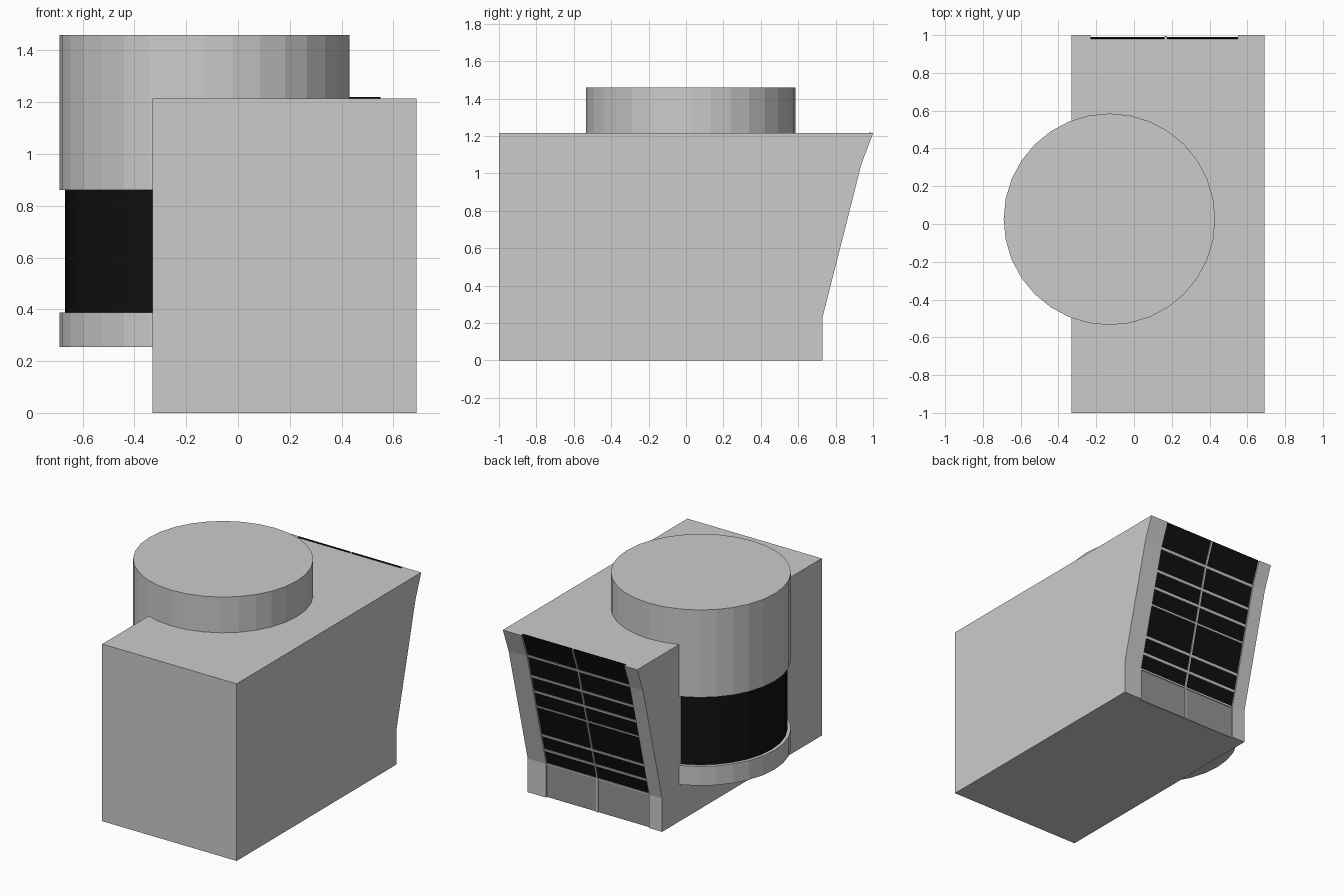
import bpy, bmesh
from math import pi

if "Cube" in bpy.data.objects:
    bpy.data.objects.remove(bpy.data.objects["Cube"])

X0, X1 = -0.33, 0.69          # body sides
G0, G1 = -0.23, 0.55          # glazed bay sides
TOP = 1.215
BACK = [(0.73, 0.0), (0.73, 0.23), (0.938, 1.05), (1.0, TOP)]   # rear outline (y, z)


def material(name, v):
    m = bpy.data.materials.new(name)
    m.diffuse_color = (v, v, v, 1)
    m.use_nodes = True
    m.node_tree.nodes["Principled BSDF"].inputs["Base Color"].default_value = m.diffuse_color
    return m


black = material("black_glass", 0.005)
dark = material("dark_panel", 0.3)


def add(name, bm, mat=None):
    bmesh.ops.recalc_face_normals(bm, faces=bm.faces)
    me = bpy.data.meshes.new(name)
    bm.to_mesh(me)
    bm.free()
    ob = bpy.data.objects.new(name, me)
    bpy.context.collection.objects.link(ob)
    if mat:
        me.materials.append(mat)
    return ob


def prism(name, profile, x0, x1, mat=None):
    bm = bmesh.new()
    f = bm.faces.new([bm.verts.new((x0, y, z)) for y, z in profile])
    ext = bmesh.ops.extrude_face_region(bm, geom=[f])
    bmesh.ops.translate(bm, vec=(x1 - x0, 0, 0),
                        verts=[v for v in ext["geom"] if isinstance(v, bmesh.types.BMVert)])
    return add(name, bm, mat)


def back_y(z):
    for (ya, za), (yb, zb) in zip(BACK, BACK[1:]):
        if z <= zb or zb == TOP:
            return ya + (yb - ya) * (z - za) / (zb - za)


def strip(z0, z1, inner, outer):
    """Profile of a layer following the rear outline, set in by inner..outer."""
    zs = [z0] + [z for _, z in BACK if z0 < z < z1] + [z1]
    return [(back_y(z) - outer, z) for z in zs] + [(back_y(z) - inner, z) for z in reversed(zs)]


def drum(name, r, z0, z1, mat=None):
    bm = bmesh.new()
    bmesh.ops.create_cone(bm, cap_ends=True, segments=32, radius1=r, radius2=r, depth=z1 - z0)
    bmesh.ops.translate(bm, vec=(-0.13, 0.025, (z0 + z1) / 2), verts=bm.verts)
    return add(name, bm, mat)


# main building block with a shallow bay cut in the leaning rear wall
body = prism("main_block", [(-1, 0)] + BACK + [(-1, TOP)], X0, X1)
cutter = prism("bay_cutter", strip(-0.1, 1.3, 0.018, -0.1), G0, G1)
cutter.hide_render = True
mod = body.modifiers.new("bay", "BOOLEAN")
mod.object = cutter
mod.operation = "DIFFERENCE"
mod.solver = "EXACT"
bpy.context.view_layer.objects.active = body
bpy.ops.object.modifier_apply(modifier=mod.name)
bpy.data.objects.remove(cutter)

# round tower: base ring, window band, upper drum
drum("tower_base", 0.56, 0.255, 0.387)
drum("tower_window_band", 0.538, 0.38, 0.865, black)
drum("tower_upper", 0.56, 0.86, 1.46)

# rear glazing and lower panels, two columns either side of the mullion
MID, HALF = 0.168, 0.006
for side, a, b in (("left", G0, MID - HALF), ("right", MID + HALF, G1)):
    prism(f"rear_glass_{side}", strip(0.23, 1.22, 0.02, 0.011), a, b, black)
    prism(f"rear_lower_panel_{side}", strip(0.0, 0.23, 0.02, 0.011), a, b, dark)

# mullion and horizontal bars
prism("mullion", strip(0.0, TOP, 0.02, 0.005), MID - HALF, MID + HALF)
for i, z in enumerate((0.23, 0.335, 0.447, 0.665, 0.78, 0.895, 1.05)):
    h = 0.005 if i in (0, 3) else 0.008
    prism(f"glazing_bar_{i + 1}", strip(z - h, z + h, 0.02, 0.006), G0, G1)
